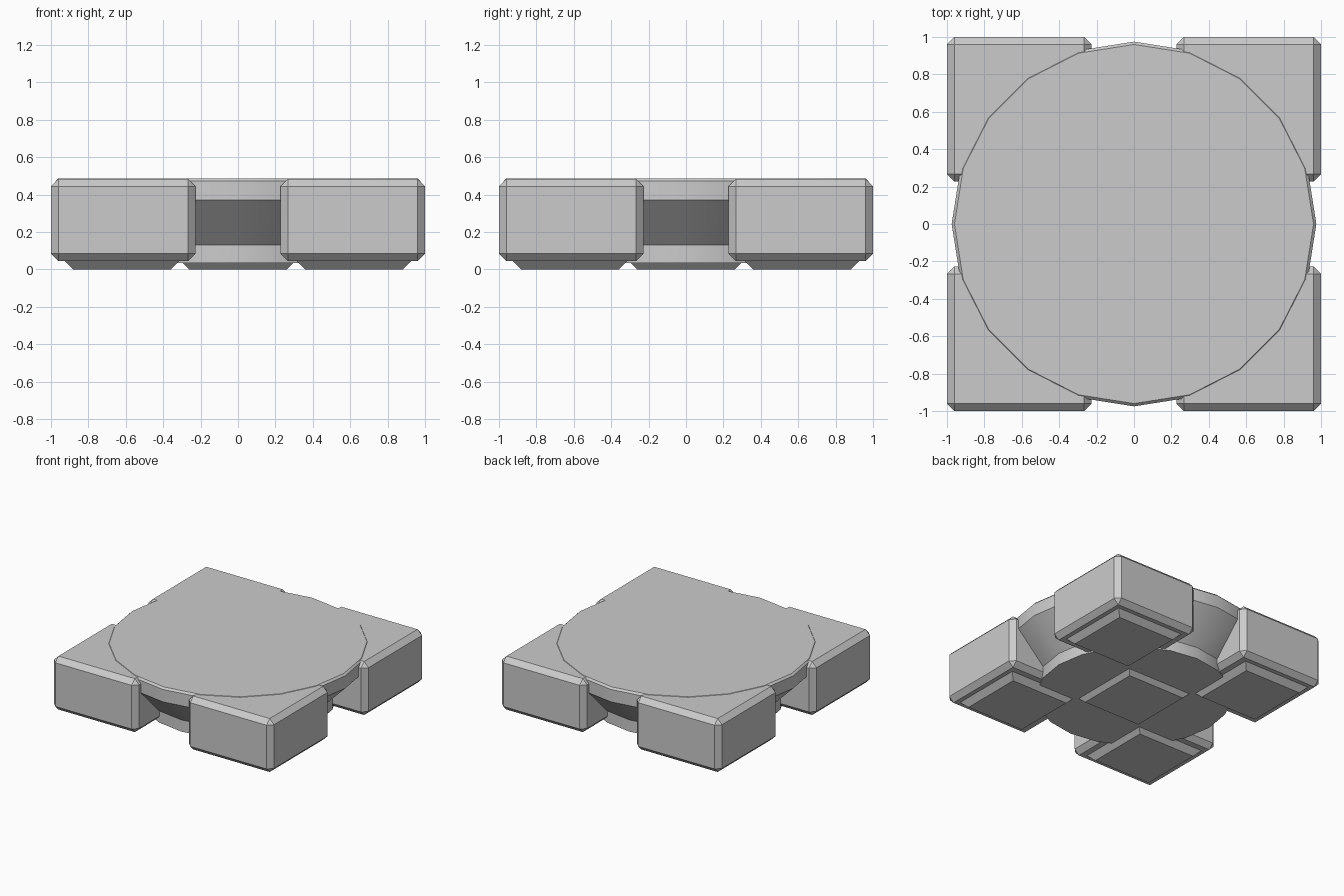
import bpy, bmesh, math

if "Cube" in bpy.data.objects:
    bpy.data.objects.remove(bpy.data.objects["Cube"])


def finish(bm, name):
    bmesh.ops.recalc_face_normals(bm, faces=bm.faces)
    mesh = bpy.data.meshes.new(name)
    bm.to_mesh(mesh)
    bm.free()
    obj = bpy.data.objects.new(name, mesh)
    bpy.context.collection.objects.link(obj)
    return obj


def corner_block(name, sx, sy):
    # Cube with every edge chamfered
    lo, hi, z0, z1 = 0.226, 1.0, 0.045, 0.484
    bm = bmesh.new()
    bmesh.ops.create_cube(bm, size=1)
    for v in bm.verts:
        v.co.x = sx * (lo + hi) / 2 + v.co.x * (hi - lo)
        v.co.y = sy * (lo + hi) / 2 + v.co.y * (hi - lo)
        v.co.z = (z0 + z1) / 2 + v.co.z * (z1 - z0)
    bmesh.ops.bevel(bm, geom=bm.edges[:], offset=0.04, segments=1,
                    profile=0.5, affect='EDGES')
    return finish(bm, name)


def foot(name, cx, cy):
    # Square pad tapering towards the ground, its top sunk in the part above
    rings = [(0.26, 0.0), (0.305, 0.045), (0.305, 0.07)]
    bm = bmesh.new()
    loops = [[bm.verts.new((cx + h * a, cy + h * b, z))
              for a, b in ((-1, -1), (1, -1), (1, 1), (-1, 1))]
             for h, z in rings]
    for low, up in zip(loops, loops[1:]):
        for i in range(4):
            j = (i + 1) % 4
            bm.faces.new((low[i], low[j], up[j], up[i]))
    bm.faces.new(loops[0][::-1])
    bm.faces.new(loops[-1])
    return finish(bm, name)


def round_body(name, profile, sides=20):
    # Turned profile of (radius, height) points
    bm = bmesh.new()
    loops = [[bm.verts.new((r * math.cos(2 * math.pi * i / sides),
                            r * math.sin(2 * math.pi * i / sides), z))
              for i in range(sides)] for r, z in profile]
    for low, up in zip(loops, loops[1:]):
        for i in range(sides):
            j = (i + 1) % sides
            bm.faces.new((low[i], low[j], up[j], up[i]))
    bm.faces.new(loops[0][::-1])
    bm.faces.new(loops[-1])
    obj = finish(bm, name)
    bpy.ops.object.select_all(action='DESELECT')
    bpy.context.view_layer.objects.active = obj
    obj.select_set(True)
    bpy.ops.object.shade_smooth_by_angle(angle=math.radians(30))
    return obj


# Central round plate with undercut side
round_body("round_plate", [(0.735, 0.034), (0.735, 0.13), (0.975, 0.37),
                           (0.975, 0.472), (0.96, 0.487)])
foot("centre_foot", 0, 0)

# Four corner blocks, each with a foot
for side, sx in (("left", -1), ("right", 1)):
    for depth, sy in (("front", -1), ("back", 1)):
        corner_block(f"{depth}_{side}_block", sx, sy)
        foot(f"{depth}_{side}_foot", sx * 0.62, sy * 0.62)
